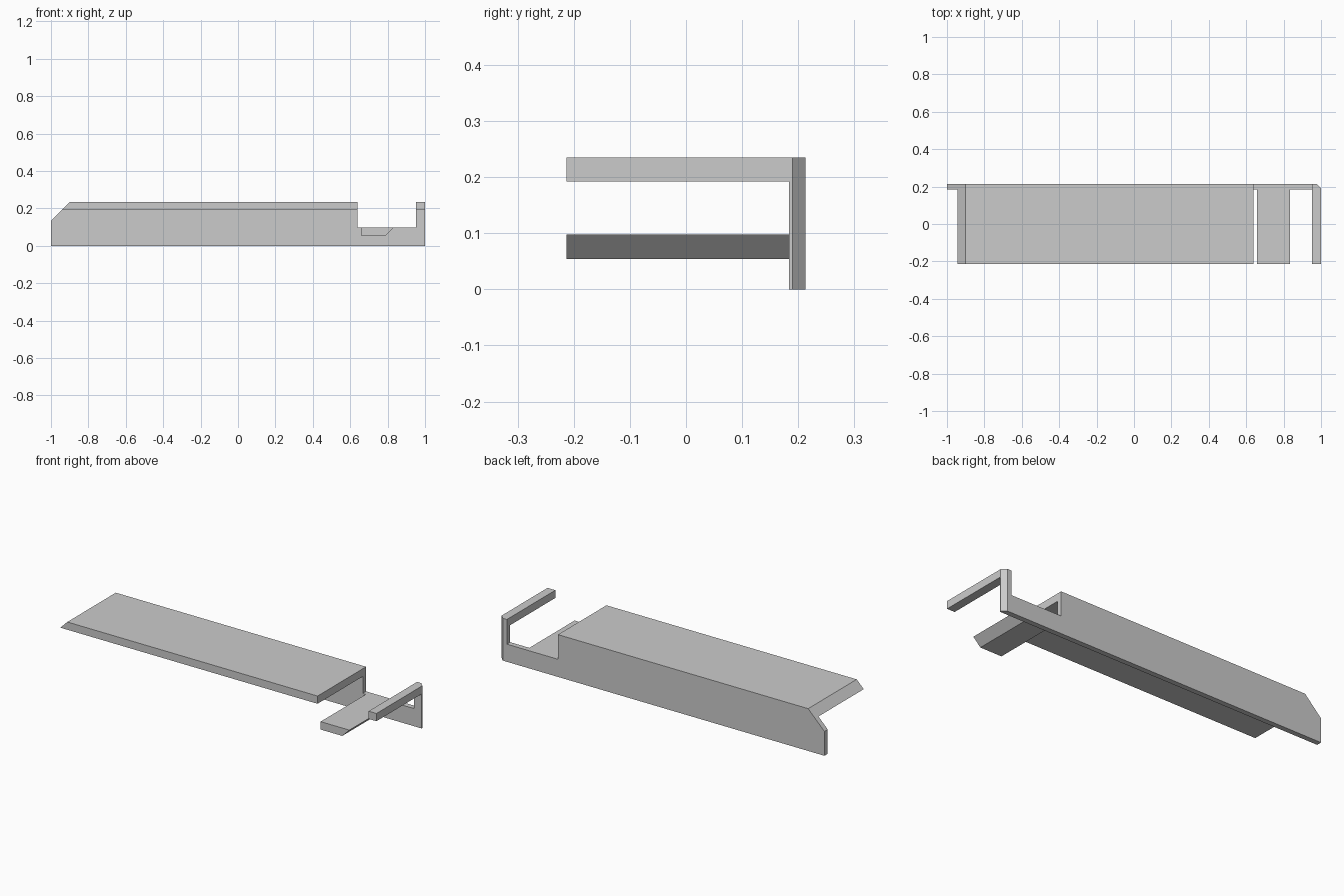
import bpy
import bmesh

cube = bpy.data.objects.get("Cube")
if cube:
    bpy.data.objects.remove(cube, do_unlink=True)

FRONT, INNER, BACK = -0.213, 0.184, 0.213
LOW, TOP = 0.192, 0.235
NOTCH = 0.098

grey = bpy.data.materials.new("plain_grey")
grey.use_nodes = True
colour = (0.6, 0.6, 0.6, 1)
grey.diffuse_color = colour
grey.node_tree.nodes["Principled BSDF"].inputs["Base Color"].default_value = colour


def extrude_profile(name, profile, y0, y1, bevel_edge=None, width=0.0):
    """Extrude an x-z outline from y0 to y1, optionally chamfering one edge."""
    bm = bmesh.new()
    face = bm.faces.new([bm.verts.new((x, y0, z)) for x, z in profile])
    result = bmesh.ops.extrude_face_region(bm, geom=[face])
    moved = [g for g in result["geom"] if isinstance(g, bmesh.types.BMVert)]
    bmesh.ops.translate(bm, verts=moved, vec=(0, y1 - y0, 0))
    if bevel_edge:
        edges = [e for e in bm.edges if all(bevel_edge(v.co) for v in e.verts)]
        bmesh.ops.bevel(bm, geom=edges, offset=width, offset_type='OFFSET',
                        segments=1, affect='EDGES')
    bmesh.ops.recalc_face_normals(bm, faces=bm.faces)
    mesh = bpy.data.meshes.new(name)
    bm.to_mesh(mesh)
    bm.free()
    mesh.materials.append(grey)
    obj = bpy.data.objects.new(name, mesh)
    bpy.context.scene.collection.objects.link(obj)
    return obj


# Upright plate with a clipped end, a notch and a chamfered outer corner
extrude_profile(
    "back_plate",
    [(-1, 0), (1, 0), (1, TOP), (0.952, TOP), (0.952, NOTCH),
     (0.638, NOTCH), (0.638, TOP), (-0.9, TOP), (-1, 0.135)],
    INNER, BACK,
    bevel_edge=lambda co: co.x > 0.99 and co.y > BACK - 0.001, width=0.023)

# Long upper shelf with a sloping end
extrude_profile(
    "upper_shelf",
    [(-0.943, LOW), (0.638, LOW), (0.638, TOP), (-0.9, TOP)], FRONT, INNER)

# Short lower tray with a sloping underside
extrude_profile(
    "lower_tray",
    [(0.657, 0.054), (0.79, 0.054), (0.834, NOTCH), (0.657, NOTCH)], FRONT, INNER)

# Slim arm reaching forward from the end post
extrude_profile(
    "end_arm",
    [(0.952, LOW), (1, LOW), (1, TOP), (0.952, TOP)], FRONT, INNER)
